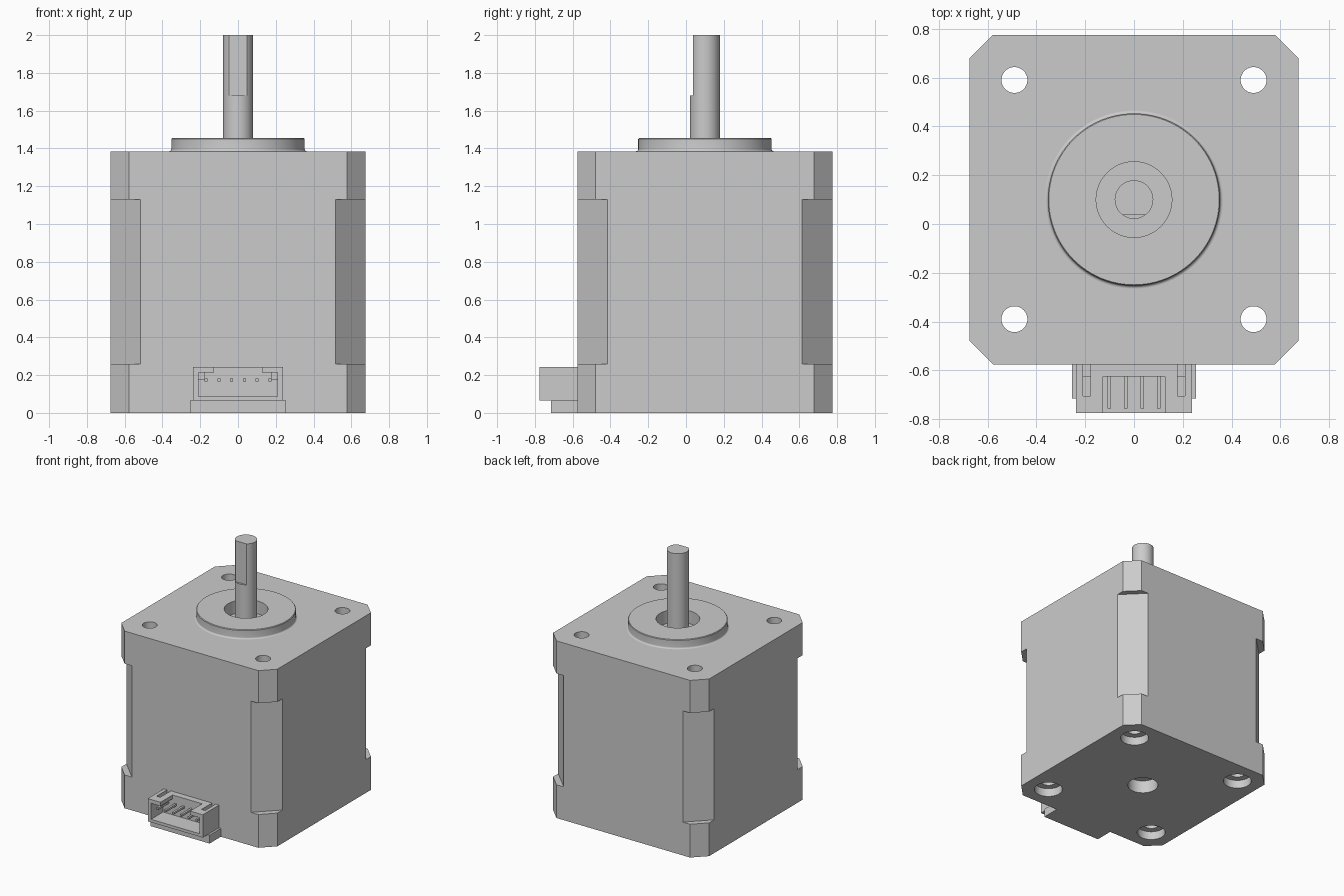
import bpy, bmesh, math
from mathutils import Matrix, Vector

if "Cube" in bpy.data.objects:
    bpy.data.objects.remove(bpy.data.objects["Cube"], do_unlink=True)

grey = bpy.data.materials.new("plain_grey")
grey.use_nodes = True
grey.diffuse_color = (0.6, 0.6, 0.6, 1)
grey.node_tree.nodes["Principled BSDF"].inputs["Base Color"].default_value = (0.6, 0.6, 0.6, 1)

CY = 0.10          # motor axis in y
HALF = 0.675       # half width of the body
TOP = 1.385        # body height
FRONT = CY - HALF  # front face


def finish(bm, name):
    bmesh.ops.recalc_face_normals(bm, faces=bm.faces)
    mesh = bpy.data.meshes.new(name)
    bm.to_mesh(mesh)
    bm.free()
    mesh.materials.append(grey)
    obj = bpy.data.objects.new(name, mesh)
    bpy.context.collection.objects.link(obj)
    return obj


def box(name, x0, x1, y0, y1, z0, z1, spin=None):
    bm = bmesh.new()
    bmesh.ops.create_cube(bm, size=1)
    bmesh.ops.scale(bm, vec=(x1 - x0, y1 - y0, z1 - z0), verts=bm.verts)
    bmesh.ops.translate(bm, vec=((x0 + x1) / 2, (y0 + y1) / 2, (z0 + z1) / 2), verts=bm.verts)
    if spin is not None:  # turn about the motor axis
        bmesh.ops.rotate(bm, cent=(0, CY, 0), matrix=Matrix.Rotation(spin, 3, "Z"), verts=bm.verts)
    return finish(bm, name)


def cylinder(name, x, y, r, z0, z1, sides=48):
    bm = bmesh.new()
    bmesh.ops.create_cone(bm, cap_ends=True, segments=sides, radius1=r, radius2=r, depth=z1 - z0)
    bmesh.ops.translate(bm, vec=(x, y, (z0 + z1) / 2), verts=bm.verts)
    return finish(bm, name)


def lathe(name, profile, sides=96):
    """Spin a closed (radius, z) profile about the motor axis."""
    bm = bmesh.new()
    face = bm.faces.new([bm.verts.new((r, CY, z)) for r, z in profile])
    bmesh.ops.spin(bm, geom=[face] + face.edges[:] + face.verts[:], cent=(0, CY, 0),
                   axis=(0, 0, 1), angle=math.tau, steps=sides, use_duplicate=False)
    bmesh.ops.remove_doubles(bm, verts=bm.verts, dist=1e-5)
    inner = [f for f in bm.faces if len(f.verts) > 4]
    bmesh.ops.delete(bm, geom=inner, context="FACES_ONLY")
    return finish(bm, name)


def cut(obj, cutters):
    """Subtract the cutters, keep the clean result and drop the cutters."""
    for c in cutters:
        c.hide_render = True
        mod = obj.modifiers.new(c.name, "BOOLEAN")
        mod.operation = "DIFFERENCE"
        mod.solver = "EXACT"
        mod.object = c
    graph = bpy.context.evaluated_depsgraph_get()
    mesh = bpy.data.meshes.new_from_object(obj.evaluated_get(graph))
    obj.modifiers.clear()
    obj.data = mesh
    for c in cutters:
        bpy.data.objects.remove(c, do_unlink=True)


def smooth(obj):
    bpy.ops.object.select_all(action="DESELECT")
    obj.select_set(True)
    bpy.context.view_layer.objects.active = obj
    bpy.ops.object.shade_smooth_by_angle(angle=math.radians(30))


# Body: square block with chamfered corners
bm = bmesh.new()
inset = HALF - 0.097
outline = []
for sx, sy in ((1, 1), (-1, 1), (-1, -1), (1, -1)):
    pair = [(sx * HALF, sy * inset), (sx * inset, sy * HALF)]
    outline += pair if sx * sy > 0 else pair[::-1]
base = bm.faces.new([bm.verts.new((x, CY + y, 0)) for x, y in outline])
grown = bmesh.ops.extrude_face_region(bm, geom=[base])
bmesh.ops.translate(bm, vec=(0, 0, TOP),
                    verts=[v for v in grown["geom"] if isinstance(v, bmesh.types.BMVert)])
body = finish(bm, "motor_body")

# Deeper corner chamfers between the end caps, screw holes and bores
cutters = []
reach = (HALF + 0.515) / math.sqrt(2)
for i in range(4):
    turn = math.radians(45 + 90 * i)
    cutters.append(box("corner_cutter", reach, reach + 0.3, CY - 0.5, CY + 0.5, 0.26, 1.13, turn))
for sx in (-1, 1):
    for sy in (-1, 1):
        x, y = sx * 0.49, CY + sy * 0.49
        cutters.append(cylinder("hole_cutter", x, y, 0.053, -0.1, TOP + 0.1))
        cutters.append(cylinder("counterbore_cutter", x, y, 0.102, -0.1, 0.065))
cutters.append(cylinder("rear_bore_cutter", 0, CY, 0.11, -0.1, 0.1))
cutters.append(cylinder("shaft_recess_cutter", 0, CY, 0.155, 1.355, TOP + 0.1, 96))
cut(body, cutters)
smooth(body)

# Raised pilot ring with a small fillet at its foot
fillet = [(0.365 - 0.012 * math.sin(a), TOP + 0.012 * (1 - math.cos(a)))
          for a in (math.radians(15 * k) for k in range(7))]
ring = lathe("pilot_ring", [(0.155, TOP)] + fillet + [(0.353, 1.45), (0.349, 1.455), (0.155, 1.455)])
smooth(ring)

# Output shaft with a flat on the front
shaft = cylinder("output_shaft", 0, CY, 0.079, 1.3, 2.0, 64)
cut(shaft, [box("flat_cutter", -0.2, 0.2, -0.2, 0.037, 1.68, 2.2)])
smooth(shaft)

# Connector: foot, hollow housing with keyed top, pins
box("connector_foot", -0.255, 0.255, -0.715, FRONT + 0.005, 0, 0.065)
housing = box("connector_housing", -0.238, 0.238, -0.775, FRONT + 0.005, 0.065, 0.243)
cutters = [box("cavity_cutter", -0.21, 0.21, -0.9, -0.625, 0.088, 0.213),
           box("key_cutter", -0.128, 0.128, -0.9, -0.625, 0.15, 0.3)]
for s in (-1, 1):
    cutters.append(box("slot_cutter", s * 0.194 - 0.016, s * 0.194 + 0.016, -0.705, -0.5, 0.18, 0.3))
cut(housing, cutters)
for i in range(6):
    x = (i - 2.5) * 0.0677
    box("connector_pin_%d" % (i + 1), x - 0.008, x + 0.008, -0.755, -0.615, 0.167, 0.183)
